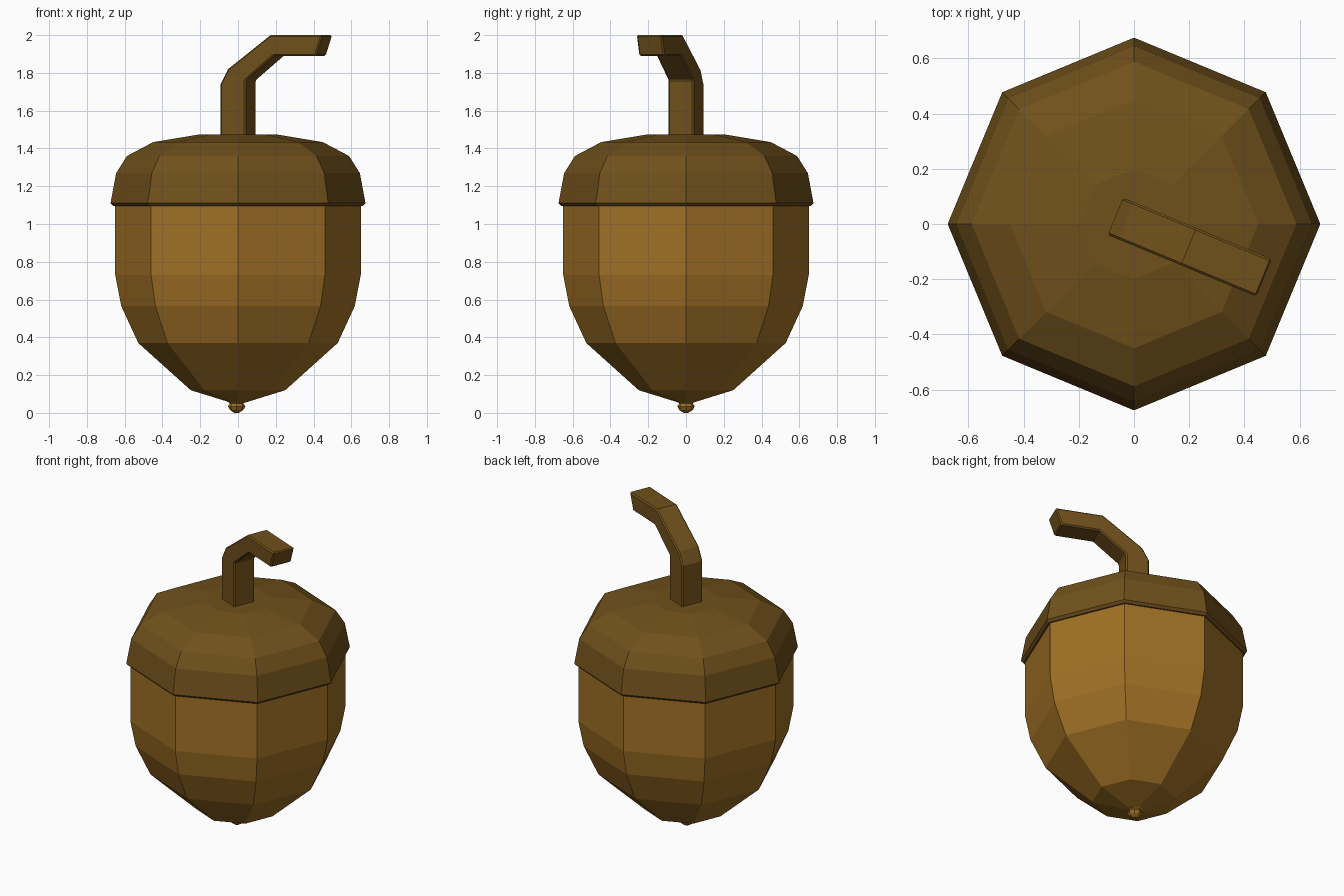
import bpy, bmesh, math
from mathutils import Matrix

if "Cube" in bpy.data.objects:
    bpy.data.objects.remove(bpy.data.objects["Cube"])


def material(name, color):
    m = bpy.data.materials.new(name)
    m.diffuse_color = (*color, 1)
    m.use_nodes = True
    m.node_tree.nodes["Principled BSDF"].inputs["Base Color"].default_value = m.diffuse_color
    return m


def finish(bm, name, mat):
    bmesh.ops.recalc_face_normals(bm, faces=bm.faces)
    me = bpy.data.meshes.new(name)
    bm.to_mesh(me)
    bm.free()
    me.materials.append(mat)
    ob = bpy.data.objects.new(name, me)
    bpy.context.collection.objects.link(ob)
    return ob


def lathe(name, profile, mat, sides=8, cx=0.0):
    """Spin (radius, z) points into a closed faceted solid."""
    bm = bmesh.new()
    rings = []
    for r, z in profile:
        rings.append([bm.verts.new((cx + r * math.cos(i * math.tau / sides),
                                    r * math.sin(i * math.tau / sides), z))
                      for i in range(sides)])
    for a, b in zip(rings, rings[1:]):
        for i in range(sides):
            j = (i + 1) % sides
            bm.faces.new((a[i], a[j], b[j], b[i]))
    bm.faces.new(rings[0])
    bm.faces.new(rings[-1])
    return finish(bm, name, mat)


nut_mat = material("nut_brown", (0.35, 0.162, 0.018))
cap_mat = material("cap_brown", (0.162, 0.081, 0.011))

# Nut body
lathe("nut", [(0.04, 0.055), (0.25, 0.12), (0.528, 0.37), (0.618, 0.565),
              (0.65, 0.73), (0.65, 1.13)], nut_mat)

# Small pointed nub under the nut
lathe("nut_tip", [(0.012, 0.0), (0.035, 0.015), (0.046, 0.035),
                  (0.036, 0.05), (0.055, 0.065), (0.06, 0.08)],
      nut_mat, cx=-0.007)

# Cap with a short lip that overhangs the nut
lathe("cap", [(0.64, 1.095), (0.66, 1.095), (0.675, 1.11), (0.645, 1.27),
              (0.588, 1.36), (0.45, 1.433), (0.2, 1.475)], cap_mat)

# Bent square stem: side outline extruded across its width
outline = [(-0.073, 1.44), (-0.073, 1.74), (-0.03, 1.82), (0.214, 2.0),
           (0.512, 2.0), (0.475, 1.89), (0.235, 1.89), (0.073, 1.76),
           (0.073, 1.44)]
bm = bmesh.new()
half = 0.073
sides = [[bm.verts.new((s, t, z)) for s, z in outline] for t in (-half, half)]
n = len(outline)
for i in range(n):
    j = (i + 1) % n
    bm.faces.new((sides[0][i], sides[0][j], sides[1][j], sides[1][i]))
for side in sides:
    bm.faces.new(side)
bm.transform(Matrix.Rotation(math.radians(-22.5), 4, 'Z'))
stem = finish(bm, "stem", cap_mat)
bevel = stem.modifiers.new("edge_bevel", 'BEVEL')
bevel.width = 0.008
bevel.segments = 1
bevel.limit_method = 'ANGLE'
bevel.angle_limit = math.radians(50)
